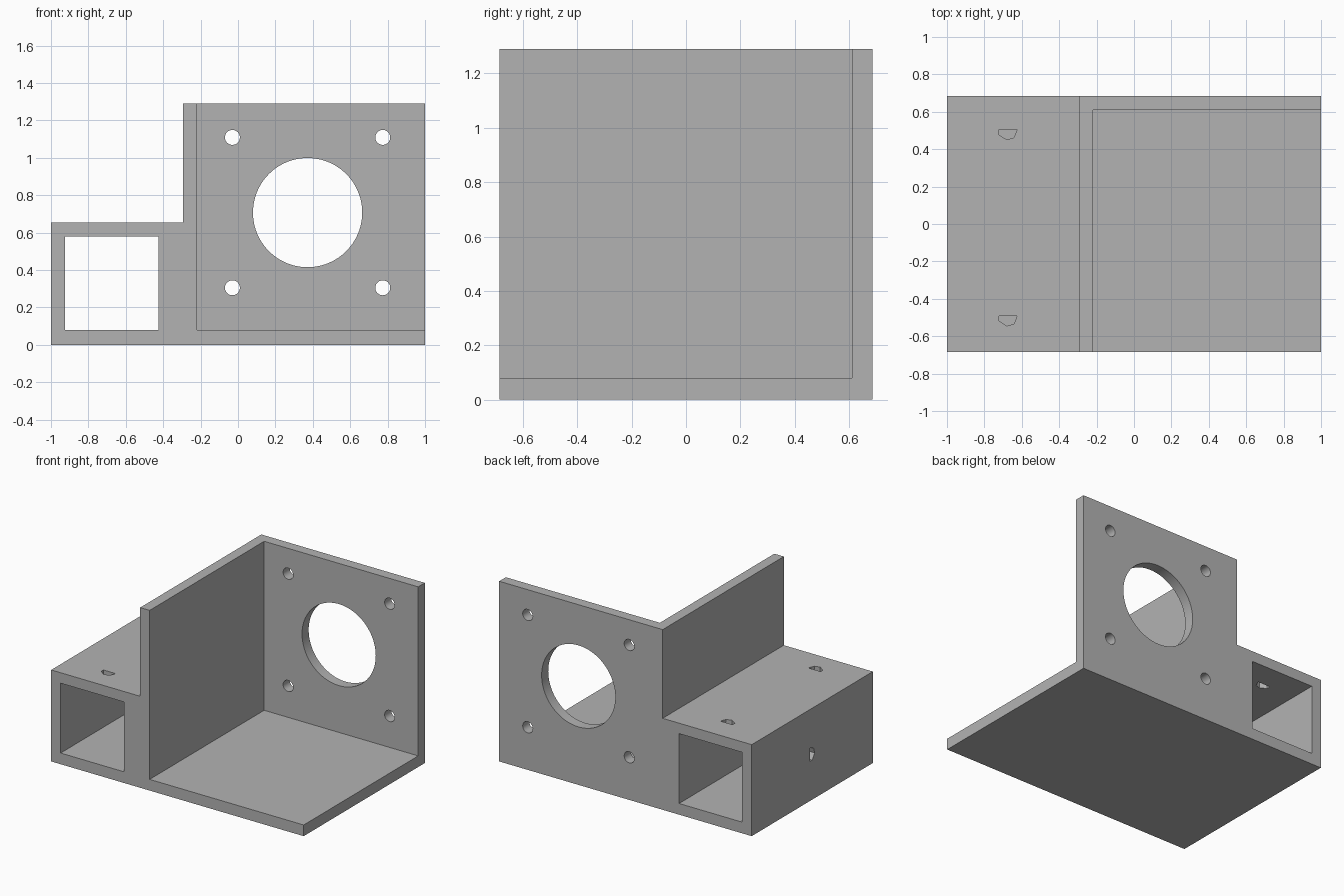
import bpy, bmesh, math
from mathutils import Matrix, Vector

cube = bpy.data.objects.get("Cube")
if cube:
    bpy.data.objects.remove(cube, do_unlink=True)

HALF_DEPTH = 0.685
TUBE_X = -0.675          # centre line of the square tube

grey = bpy.data.materials.new("plain grey")
grey.use_nodes = True
colour = (0.45, 0.45, 0.45, 1)
grey.diffuse_color = colour
grey.node_tree.nodes["Principled BSDF"].inputs["Base Color"].default_value = colour


def prism(name, outline, start, end, frame):
    """Extrude a 2D outline from start to end along the frame's third axis."""
    bm = bmesh.new()
    u, v, w = (Vector(a) for a in frame)
    verts = [bm.verts.new(u * a + v * b + w * start) for a, b in outline]
    face = bm.faces.new(verts)
    ext = bmesh.ops.extrude_face_region(bm, geom=[face])["geom"]
    moved = [g for g in ext if isinstance(g, bmesh.types.BMVert)]
    bmesh.ops.translate(bm, verts=moved, vec=w * (end - start))
    bmesh.ops.recalc_face_normals(bm, faces=bm.faces)
    mesh = bpy.data.meshes.new(name)
    bm.to_mesh(mesh)
    bm.free()
    mesh.materials.append(grey)
    obj = bpy.data.objects.new(name, mesh)
    bpy.context.collection.objects.link(obj)
    return obj


def rect(x0, x1, z0, z1):
    return [(x0, z0), (x1, z0), (x1, z1), (x0, z1)]


def circle(x, z, r, sides):
    return [(x + r * math.cos(math.tau * i / sides),
             z + r * math.sin(math.tau * i / sides)) for i in range(sides)]


def shifted(outline, a, b):
    return [(p + a, q + b) for p, q in outline]


ALONG_Y = ((1, 0, 0), (0, 0, 1), (0, 1, 0))
ALONG_Z = ((1, 0, 0), (0, 1, 0), (0, 0, 1))
ALONG_X = ((0, 0, 1), (0, 1, 0), (1, 0, 0))

# Stepped silhouette of the bracket
bracket = prism("bracket", [(-1, 0), (1, 0), (1, 1.29), (-0.295, 1.29),
                            (-0.295, 0.655), (-1, 0.655)],
                -HALF_DEPTH, HALF_DEPTH, ALONG_Y)

# Open bay, leaving floor, side wall and back plate; square tube opening
cutters = [
    prism("bay_cutter", rect(-0.22, 1.2, 0.08, 1.5), -1, 0.61, ALONG_Y),
    prism("tube_cutter", rect(-0.925, -0.425, 0.08, 0.58), -1, 1, ALONG_Y),
    prism("bore_cutter", circle(0.372, 0.707, 0.292, 96), 0.5, 0.8, ALONG_Y),
]

# Four mounting holes around the bore
for x in (-0.03, 0.774):
    for z in (0.305, 1.109):
        cutters.append(prism("mount_cutter", circle(x, z, 0.04, 32), 0.5, 0.8, ALONG_Y))

# Small half-round screw slots through the tube's top and outer side
slot = [(-0.047, 0.027), (0.05, 0.027), (0.033, -0.016), (-0.006, -0.027), (-0.047, 0)]
for y in (0.478, -0.518):
    cutters.append(prism("slot_cutter", shifted(slot, TUBE_X, y), 0.5, 0.75, ALONG_Z))
cutters.append(prism("side_slot_cutter", shifted(slot, 0.33, 0), -1.1, -0.85, ALONG_X))

for cutter in cutters:
    cutter.hide_render = True
    mod = bracket.modifiers.new(cutter.name, "BOOLEAN")
    mod.operation = "DIFFERENCE"
    mod.solver = "EXACT"
    mod.object = cutter

# Bake the cuts and drop the helpers
bpy.context.view_layer.update()
deps = bpy.context.evaluated_depsgraph_get()
result = bpy.data.meshes.new_from_object(bracket.evaluated_get(deps))
bracket.modifiers.clear()
bracket.data = result
for cutter in cutters:
    bpy.data.objects.remove(cutter, do_unlink=True)
result.materials.clear()
result.materials.append(grey)
for face in result.polygons:
    face.material_index = 0

bpy.ops.object.select_all(action="DESELECT")
bracket.select_set(True)
bpy.context.view_layer.objects.active = bracket
bpy.ops.object.shade_smooth_by_angle(angle=math.radians(25))
